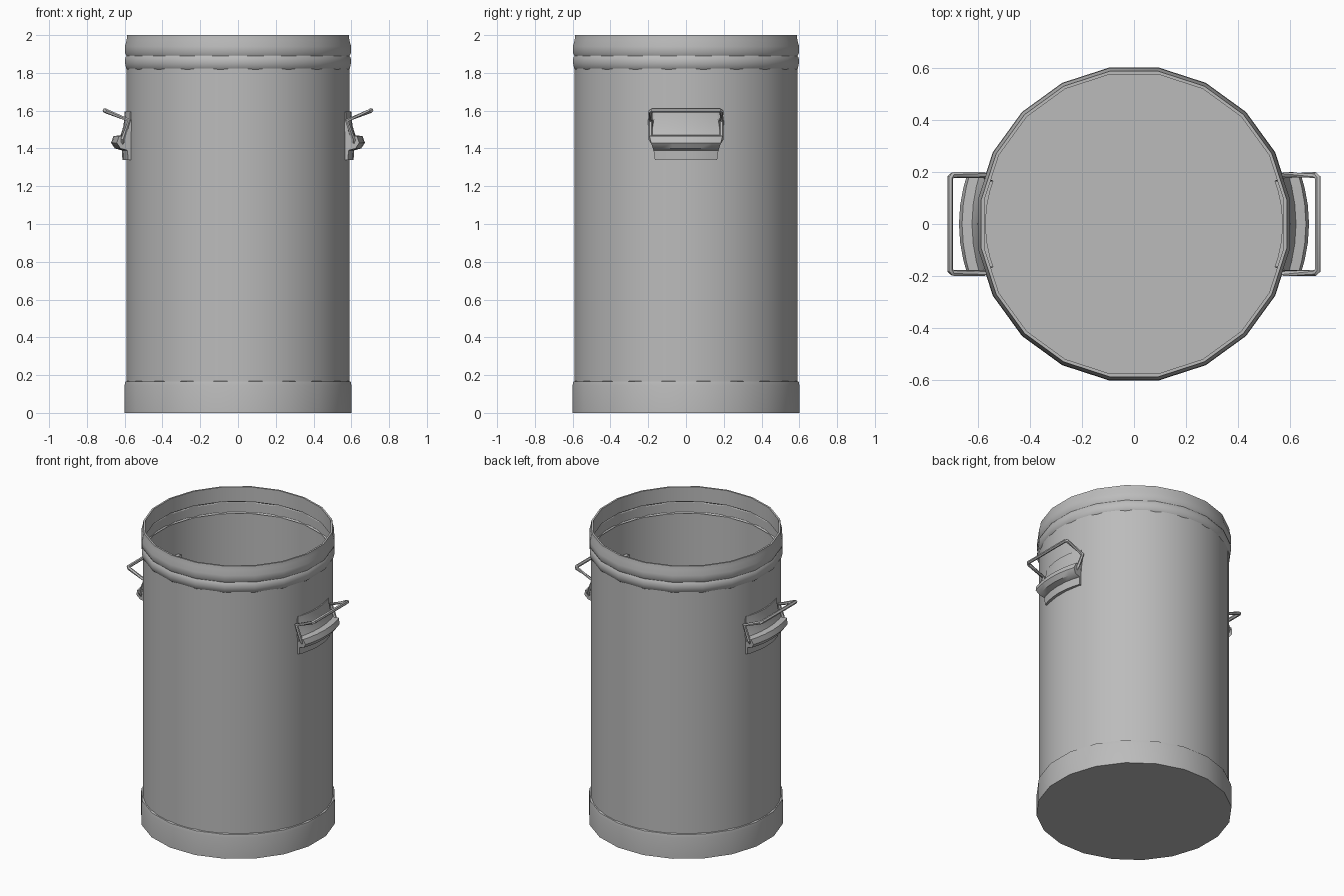
import bpy, bmesh, math
from mathutils import Vector

if "Cube" in bpy.data.objects:
    bpy.data.objects.remove(bpy.data.objects["Cube"])

SIDES = 20
steel = bpy.data.materials.new("grey steel")
steel.diffuse_color = (0.5, 0.5, 0.5, 1)
steel.use_nodes = True
steel.node_tree.nodes["Principled BSDF"].inputs["Base Color"].default_value = steel.diffuse_color


def finish(name, bm, angle=40):
    bmesh.ops.recalc_face_normals(bm, faces=bm.faces)
    mesh = bpy.data.meshes.new(name)
    bm.to_mesh(mesh)
    bm.free()
    obj = bpy.data.objects.new(name, mesh)
    bpy.context.collection.objects.link(obj)
    mesh.materials.append(steel)
    bpy.ops.object.select_all(action='DESELECT')
    obj.select_set(True)
    bpy.context.view_layer.objects.active = obj
    bpy.ops.object.shade_smooth_by_angle(angle=math.radians(angle))
    return obj


def lathe(name, profile, sides=SIDES, cap_start=False, cap_end=False):
    """Turn a list of (radius, z) points around the z axis."""
    bm = bmesh.new()
    rings = []
    for r, z in profile:
        rings.append([bm.verts.new((r * math.cos(a), r * math.sin(a), z))
                      for a in (math.tau * (i + 0.5) / sides for i in range(sides))])
    for a, b in zip(rings, rings[1:]):
        for i in range(sides):
            j = (i + 1) % sides
            bm.faces.new((a[i], a[j], b[j], b[i]))
    if cap_start:
        bm.faces.new(rings[0])
    if cap_end:
        bm.faces.new(rings[-1])
    return finish(name, bm)


def wire(name, path, radius, sides=6):
    """Sweep a round section along an open path, mitred at the corners."""
    bm = bmesh.new()
    pts = [Vector(p) for p in path]
    rings = []
    for i, p in enumerate(pts):
        d_in = (p - pts[max(i - 1, 0)]).normalized()
        d_out = (pts[min(i + 1, len(pts) - 1)] - p).normalized()
        t = (d_in + d_out).normalized()
        u = t.cross(Vector((1, 0, 0.3))).normalized()
        v = t.cross(u)
        rings.append([bm.verts.new(p + radius * (u * math.cos(a) + v * math.sin(a)))
                      for a in (math.tau * k / sides for k in range(sides))])
    for a, b in zip(rings, rings[1:]):
        for k in range(sides):
            m = (k + 1) % sides
            bm.faces.new((a[k], a[m], b[m], b[k]))
    bm.faces.new(rings[0])
    bm.faces.new(rings[-1])
    return finish(name, bm)


def bracket(name, side):
    """Bulging handle plate bowed around the wall."""
    profile = [(0.570, 1.34), (0.612, 1.34), (0.615, 1.39), (0.652, 1.40),
               (0.672, 1.43), (0.660, 1.465), (0.622, 1.47), (0.606, 1.52),
               (0.600, 1.595), (0.570, 1.595)]
    bm = bmesh.new()
    rows = []
    for t in (-1, -0.75, -0.4, 0, 0.4, 0.75, 1):
        row = []
        for x, z in profile:
            half = 0.165 + 0.03 * max(0, 1 - abs(z - 1.46) / 0.09)
            row.append(bm.verts.new((side * (x - 0.03 * t * t), t * half, z)))
        rows.append(row)
    n = len(profile)
    for a, b in zip(rows, rows[1:]):
        for i in range(n):
            j = (i + 1) % n
            bm.faces.new((a[i], a[j], b[j], b[i]))
    bm.faces.new(rows[0])
    bm.faces.new(rows[-1])
    return finish(name, bm)


# Open drum wall with its floor
lathe("drum_body", [(0.592, 0.01), (0.592, 1.97)], sides=40)

# Foot band closed underneath
lathe("foot_band", [(0.608, 0.0), (0.608, 0.145), (0.604, 0.165), (0.588, 0.17)],
      cap_start=True)

# Rolled rim: a narrow lower bead and a taller collar above it
lathe("rim_bead", [(0.588, 1.815), (0.600, 1.825), (0.606, 1.855), (0.604, 1.88),
                   (0.594, 1.895)])
lathe("rim_collar", [(0.594, 1.885), (0.606, 1.905), (0.606, 1.94), (0.597, 1.975),
                     (0.594, 2.0), (0.582, 2.0), (0.582, 1.90)])

# Pair of side handles, each a plate and a bent wire bail
for side, label in ((1, "right"), (-1, "left")):
    bracket(label + "_handle_plate", side)
    half = [(0.612, 0.165, 1.42), (0.61, 0.188, 1.45), (0.575, 0.188, 1.548),
            (0.695, 0.188, 1.596), (0.706, 0.178, 1.602)]
    path = half + [(x, -y, z) for x, y, z in reversed(half)]
    wire(label + "_handle_bail", [(side * x, y, z) for x, y, z in path], 0.012)
